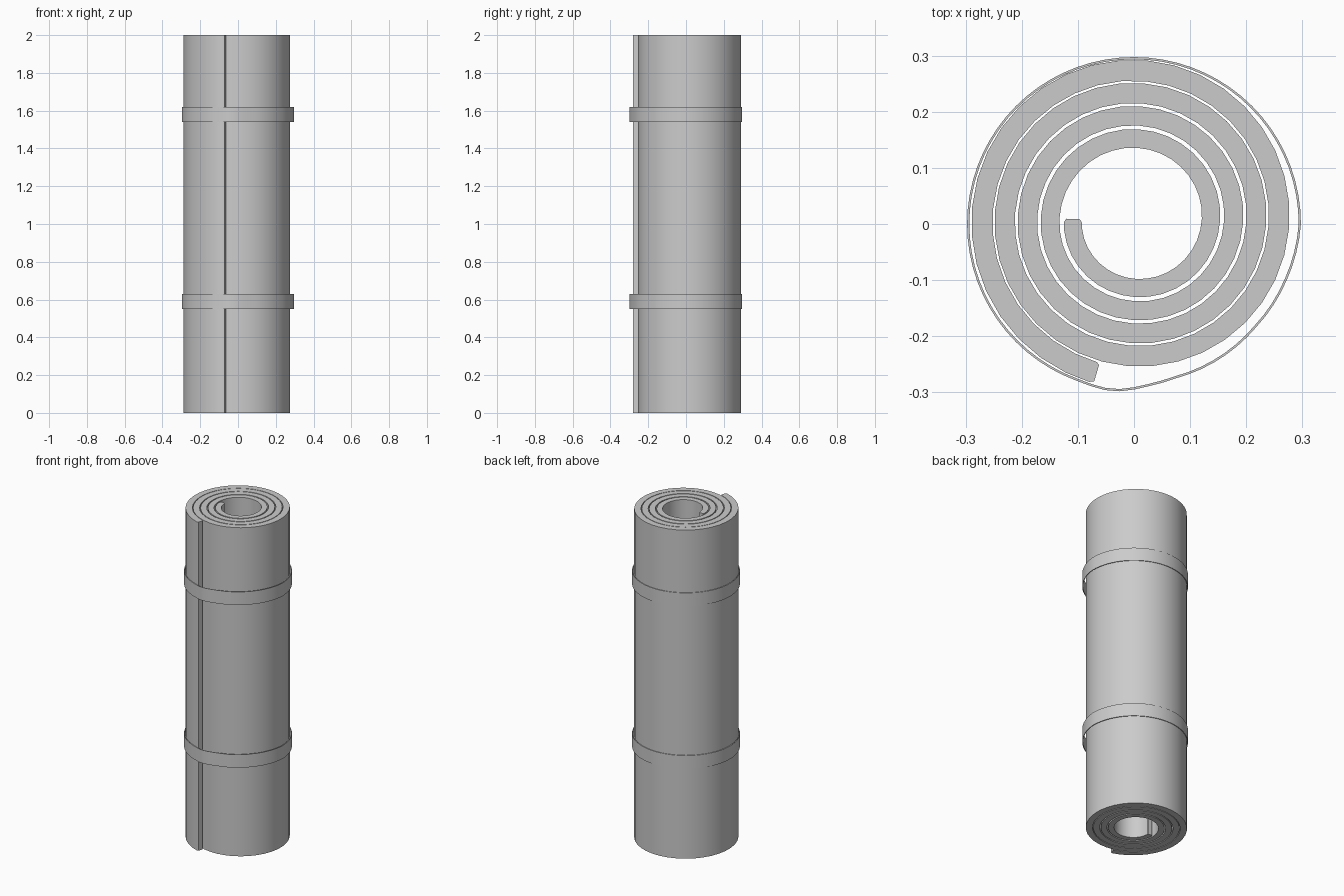
import bpy
import bmesh
from math import radians, sin, cos, tau, pi
from mathutils import Vector

cube = bpy.data.objects.get("Cube")
if cube:
    bpy.data.objects.remove(cube, do_unlink=True)

grey = bpy.data.materials.new("plain grey")
grey.use_nodes = True
colour = (0.6, 0.6, 0.6, 1)
grey.diffuse_color = colour
grey.node_tree.nodes["Principled BSDF"].inputs["Base Color"].default_value = colour


def upright_sheet(name, path, thickness, bottom, top, closed):
    """Solid sheet that follows a flat path, standing between two heights."""
    bm = bmesh.new()
    count = len(path)
    rings = []
    for i, point in enumerate(path):
        if closed:
            along = path[(i + 1) % count] - path[i - 1]
        else:
            along = path[min(i + 1, count - 1)] - path[max(i - 1, 0)]
        side = Vector((along.y, -along.x)).normalized() * thickness[i] / 2
        corners = [(point - side, bottom), (point + side, bottom),
                   (point + side, top), (point - side, top)]
        rings.append([bm.verts.new((p.x, p.y, z)) for p, z in corners])
    for i in range(count if closed else count - 1):
        a, b = rings[i], rings[(i + 1) % count]
        for k in range(4):
            n = (k + 1) % 4
            bm.faces.new((a[k], a[n], b[n], b[k]))
    if not closed:
        bm.faces.new(rings[0])
        bm.faces.new(rings[-1])
    bmesh.ops.recalc_face_normals(bm, faces=bm.faces[:])
    mesh = bpy.data.meshes.new(name)
    bm.to_mesh(mesh)
    bm.free()
    mesh.materials.append(grey)
    obj = bpy.data.objects.new(name, mesh)
    bpy.context.collection.objects.link(obj)
    bpy.ops.object.select_all(action="DESELECT")
    obj.select_set(True)
    bpy.context.view_layer.objects.active = obj
    bpy.ops.object.shade_smooth_by_angle(angle=radians(35))
    return obj


# Rolled mat: a spiral sheet with slightly narrowed ends
turns, steps = 4.21, 152
spiral = [turns * i / steps for i in range(steps + 1)]
spiral.insert(1, 0.008)
spiral.insert(-1, turns - 0.004)
mat_path, mat_thickness = [], []
for t in spiral:
    radius = 0.113 + 0.0405 * t
    angle = pi + tau * t
    mat_path.append(Vector((0.004 + radius * cos(angle), 0.009 + radius * sin(angle))))
    mat_thickness.append(0.032 + 0.0014 * t)
mat_thickness[0] *= 0.75
mat_thickness[-1] *= 0.8
upright_sheet("rolled_mat", mat_path, mat_thickness, 0, 2, False)

# Straps: round bands that sag in beside the loose edge of the mat
sag = [(0, 0.2955), (250, 0.2955), (260, 0.2985), (266, 0.297), (274, 0.289),
       (284, 0.283), (302, 0.283), (320, 0.283), (340, 0.288), (360, 0.2955)]


def strap_radius(degrees):
    for (a, ra), (b, rb) in zip(sag, sag[1:]):
        if a <= degrees <= b:
            return ra + (rb - ra) * (degrees - a) / (b - a)


strap_path = [Vector((cos(radians(d)), sin(radians(d)))) * strap_radius(d)
              for d in range(0, 360, 5)]
for name, bottom in (("lower_strap", 0.55), ("upper_strap", 1.54)):
    upright_sheet(name, strap_path, [0.004] * len(strap_path), bottom, bottom + 0.08, True)
